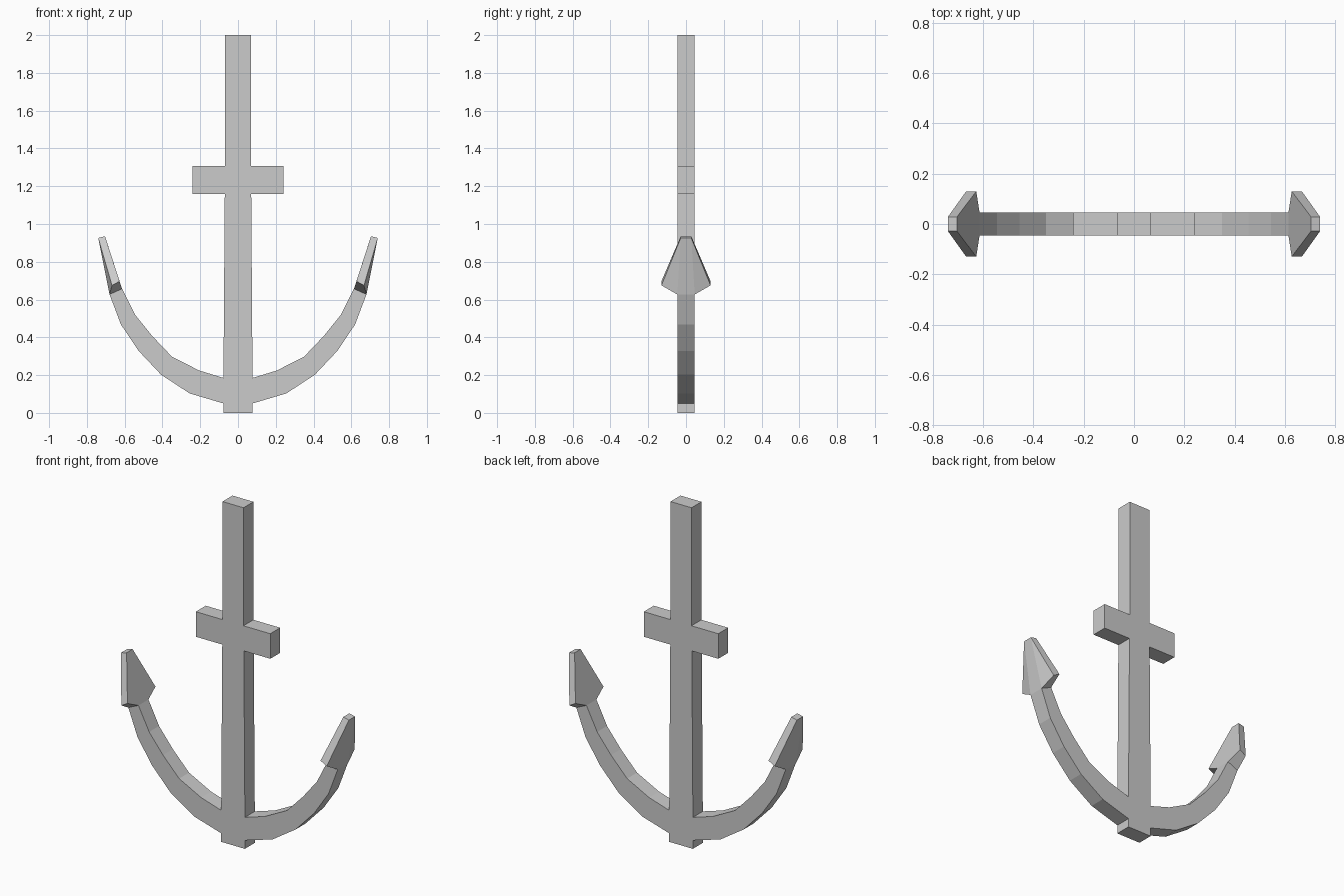
import bpy, bmesh

if "Cube" in bpy.data.objects:
    bpy.data.objects.remove(bpy.data.objects["Cube"])

D = 0.046  # half thickness of the body


def finish(name, bm):
    """Make an object from a half mesh and mirror it across x = 0."""
    bmesh.ops.recalc_face_normals(bm, faces=bm.faces[:])
    me = bpy.data.meshes.new(name)
    bm.to_mesh(me)
    bm.free()
    ob = bpy.data.objects.new(name, me)
    bpy.context.collection.objects.link(ob)
    mirror = ob.modifiers.new("mirror", 'MIRROR')
    mirror.merge_threshold = 0.0005


def ladder(bm, left, right):
    """Strip of quads between two (x, z) paths on the front plane."""
    a = [bm.verts.new((x, -D, z)) for x, z in left]
    b = [bm.verts.new((x, -D, z)) for x, z in right]
    for i in range(len(a) - 1):
        bm.faces.new((a[i], b[i], b[i + 1], a[i + 1]))


# Profiles of the right half
shank = [(0.077, 0), (0.077, 0.05), (0.077, 0.185),
         (0.07, 1.16), (0.068, 1.307), (0.068, 2)]
outer = [(0.077, 0.05), (0.256, 0.103), (0.407, 0.202),
         (0.525, 0.327), (0.62, 0.468), (0.68, 0.627)]
inner = [(0.077, 0.185), (0.207, 0.225), (0.35, 0.298),
         (0.455, 0.408), (0.545, 0.52), (0.614, 0.657)]

# Body: shank, crossbar and curved arm in one shell
bm = bmesh.new()
ladder(bm, [(0, z) for x, z in shank], shank)
ladder(bm, shank[3:5], [(0.242, 1.16), (0.242, 1.307)])
ladder(bm, inner, outer)
bmesh.ops.remove_doubles(bm, verts=bm.verts[:], dist=0.0005)
ext = bmesh.ops.extrude_face_region(bm, geom=bm.faces[:])
moved = [g for g in ext["geom"] if isinstance(g, bmesh.types.BMVert)]
bmesh.ops.translate(bm, verts=moved, vec=(0, 2 * D, 0))
# Open the middle seam and the arm end, where the fluke joins
ends = [round(p[-1][0], 3) for p in (outer, inner)]
hidden = [f for f in bm.faces
          if all(abs(v.co.x) < 1e-4 for v in f.verts)
          or all(round(v.co.x, 3) in ends for v in f.verts)]
bmesh.ops.delete(bm, geom=hidden, context='FACES')
finish("anchor_body", bm)

# Flukes: barbed points on the arm ends
bm = bmesh.new()
spec = {  # (x, z, half width)
    "base_in": (*inner[-1], D), "base_out": (*outer[-1], D),
    "barb_in": (0.627, 0.697, 0.13), "barb_out": (0.667, 0.675, 0.13),
    "tip_in": (0.704, 0.935, 0.028), "tip_out": (0.74, 0.926, 0.028)}
v = {(k, s): bm.verts.new((x, s * w, z))
     for k, (x, z, w) in spec.items() for s in (-1, 1)}
for side in ("in", "out"):
    base, barb, tip = [p + "_" + side for p in ("base", "barb", "tip")]
    bm.faces.new((v[base, -1], v[base, 1], v[tip, 1], v[tip, -1]))
    for s in (-1, 1):
        bm.faces.new((v[base, s], v[barb, s], v[tip, s]))
for s in (-1, 1):
    for a, b in (("base", "barb"), ("barb", "tip")):
        bm.faces.new((v[a + "_in", s], v[a + "_out", s],
                      v[b + "_out", s], v[b + "_in", s]))
bm.faces.new((v["tip_in", -1], v["tip_in", 1], v["tip_out", 1], v["tip_out", -1]))
finish("flukes", bm)
